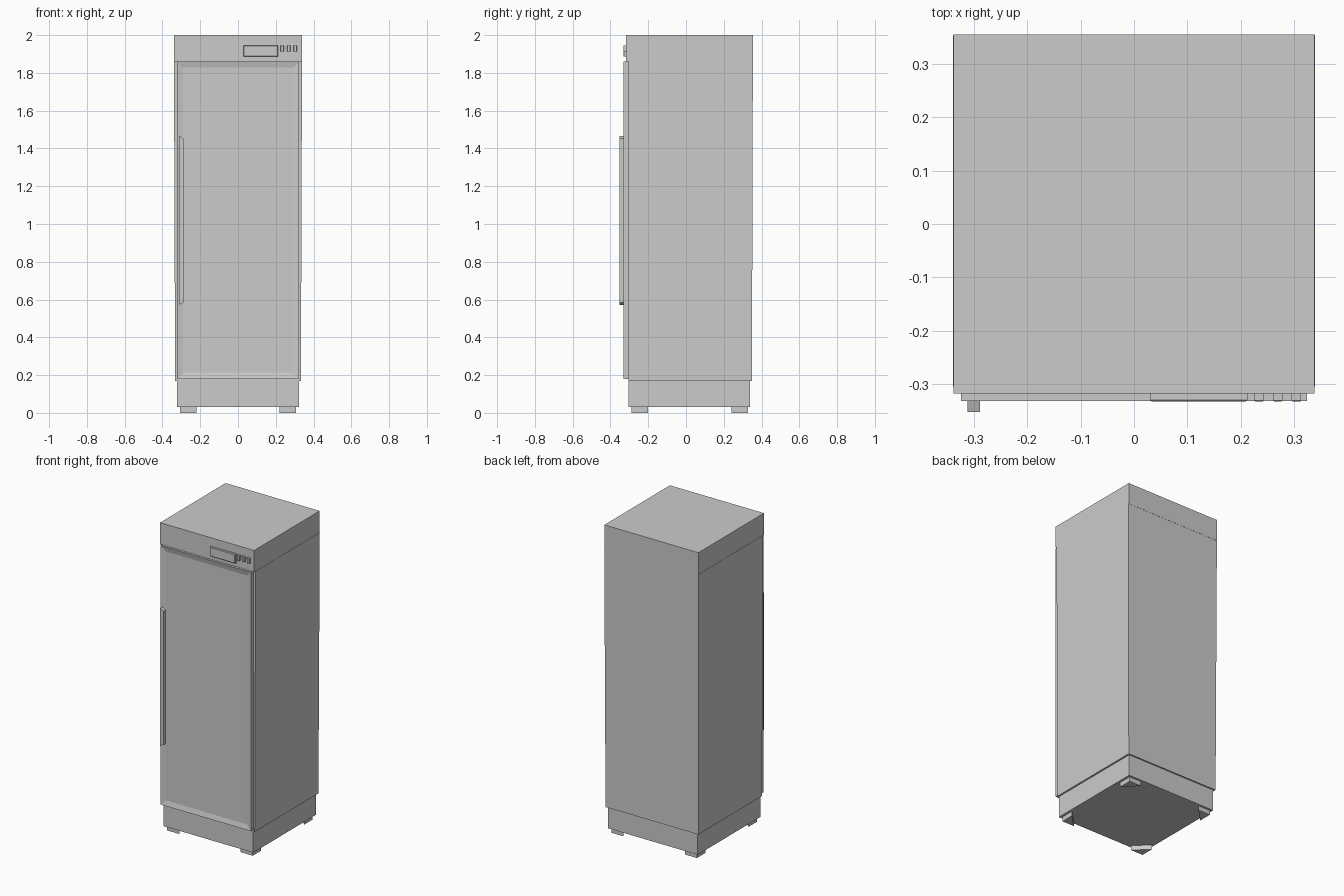
import bpy, bmesh

if "Cube" in bpy.data.objects:
    bpy.data.objects.remove(bpy.data.objects["Cube"])


def make(name, bm):
    bmesh.ops.recalc_face_normals(bm, faces=bm.faces)
    mesh = bpy.data.meshes.new(name)
    bm.to_mesh(mesh)
    bm.free()
    obj = bpy.data.objects.new(name, mesh)
    bpy.context.collection.objects.link(obj)
    return obj


def loft(name, bottom, top):
    """Closed solid between two matching rings of points."""
    bm = bmesh.new()
    a = [bm.verts.new(p) for p in bottom]
    b = [bm.verts.new(p) for p in top]
    n = len(a)
    bm.faces.new(a)
    bm.faces.new(b)
    for i in range(n):
        j = (i + 1) % n
        bm.faces.new((a[i], a[j], b[j], b[i]))
    return make(name, bm)


def rect(x0, x1, y0, y1, z):
    return [(x0, y0, z), (x1, y0, z), (x1, y1, z), (x0, y1, z)]


def box(name, x0, x1, y0, y1, z0, z1):
    return loft(name, rect(x0, x1, y0, y1, z0), rect(x0, x1, y0, y1, z1))


def front_pad(name, x0, x1, z0, z1, y0, y1, c):
    """Raised pad whose front edges are chamfered by c."""
    def ring(y, i):
        return [(x0 + i, y, z0 + i), (x1 - i, y, z0 + i),
                (x1 - i, y, z1 - i), (x0 + i, y, z1 - i)]
    bm = bmesh.new()
    rings = [[bm.verts.new(p) for p in ring(y, i)]
             for y, i in ((y1, 0), (y0 + c, 0), (y0, c))]
    for a, b in zip(rings, rings[1:]):
        for i in range(4):
            j = (i + 1) % 4
            bm.faces.new((a[i], a[j], b[j], b[i]))
    bm.faces.new(rings[0])
    bm.faces.new(rings[-1])
    return make(name, bm)


# Cabinet: slightly tapered body under an overhanging control head
loft("cabinet_body",
     rect(-0.333, 0.333, -0.304, 0.349, 0.168),
     rect(-0.339, 0.339, -0.304, 0.354, 1.86))
box("control_head", -0.3375, 0.3375, -0.317, 0.355, 1.86, 2.0)

# Plinth
box("plinth", -0.322, 0.322, -0.304, 0.34, 0.03, 0.168)

# Triangular corner feet
for side, sx in (("left", -1), ("right", 1)):
    for end, y, d in (("front", -0.288, 0.087), ("back", 0.327, -0.087)):
        tri = [(sx * 0.307, y), (sx * 0.22, y), (sx * 0.307, y + d)]
        loft(f"{end}_{side}_foot",
             [(px, py, 0) for px, py in tri],
             [(px, py, 0.03) for px, py in tri])

# Door with recessed panel
door = box("door", -0.324, 0.324, -0.331, -0.304, 0.18, 1.86)
bm = bmesh.new()
bm.from_mesh(door.data)
bm.normal_update()
front = [f for f in bm.faces if f.normal.y < -0.9]
bmesh.ops.inset_region(bm, faces=front, thickness=0.046)
bmesh.ops.translate(bm, verts=front[0].verts, vec=(0, 0.008, 0))
bm.to_mesh(door.data)
bm.free()

# Handle bar with slanted ends
outline = [(-0.312, 0.572), (-0.288, 0.585), (-0.288, 1.452), (-0.312, 1.466)]
loft("door_handle",
     [(x, -0.352, z) for x, z in outline],
     [(x, -0.331, z) for x, z in outline])

# Display and buttons
front_pad("display", 0.03, 0.212, 1.886, 1.946, -0.332, -0.317, 0.003)
for i in range(3):
    x = 0.225 + 0.035 * i
    front_pad(f"button_{i + 1}", x, x + 0.018, 1.912, 1.946, -0.332, -0.317, 0.002)
